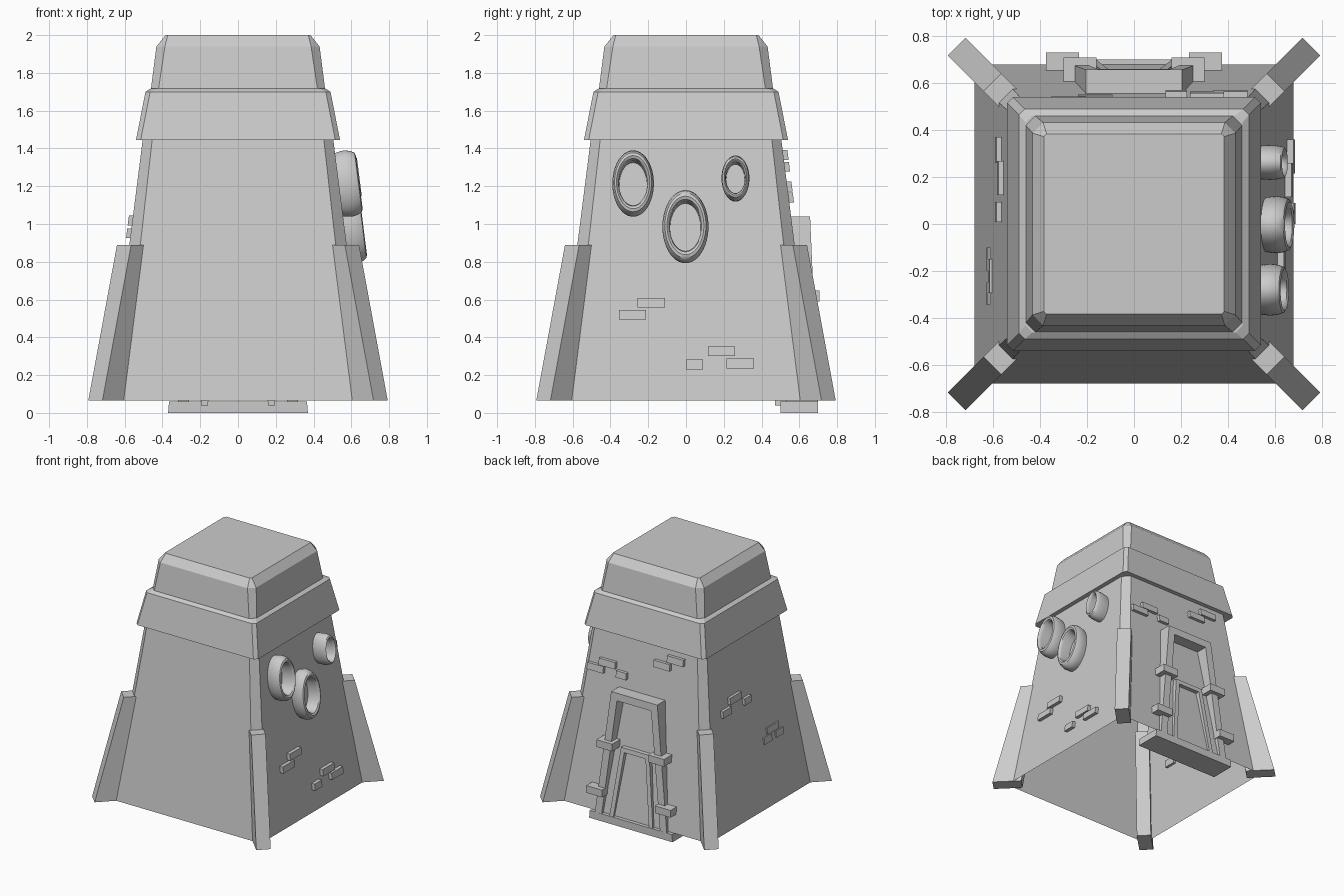
import bpy, bmesh, math
from mathutils import Matrix, Vector

if "Cube" in bpy.data.objects:
    bpy.data.objects.remove(bpy.data.objects["Cube"], do_unlink=True)

# One plain stone colour
stone = bpy.data.materials.new("stone_grey")
stone.use_nodes = True
GREY = (0.6, 0.6, 0.6, 1)
stone.diffuse_color = GREY
stone.node_tree.nodes["Principled BSDF"].inputs["Base Color"].default_value = GREY

BASE, LEAN = 0.065, 0.127


def wall(z):
    """Distance of the sloping wall from the centre at height z."""
    return 0.68 - LEAN * (z - BASE)


def finish(bm, name, smooth=False):
    bmesh.ops.recalc_face_normals(bm, faces=bm.faces)
    mesh = bpy.data.meshes.new(name)
    bm.to_mesh(mesh)
    bm.free()
    mesh.materials.append(stone)
    ob = bpy.data.objects.new(name, mesh)
    bpy.context.collection.objects.link(ob)
    if smooth:
        bpy.ops.object.select_all(action='DESELECT')
        ob.select_set(True)
        bpy.context.view_layer.objects.active = ob
        bpy.ops.object.shade_smooth_by_angle(angle=math.radians(40))
    return ob


def bridge(bm, loops):
    for a, b in zip(loops, loops[1:]):
        n = len(a)
        for i in range(n):
            j = (i + 1) % n
            bm.faces.new((a[i], a[j], b[j], b[i]))


def tower(name, levels, close_bottom=True):
    """Square loft with cut corners; each level is (z, half width, corner cut)."""
    bm = bmesh.new()
    loops = []
    for z, h, c in levels:
        k = h - c
        pts = [(h, -k), (h, k), (k, h), (-k, h), (-h, k), (-h, -k), (-k, -h), (k, -h)]
        loops.append([bm.verts.new((x, y, z)) for x, y in pts])
    bridge(bm, loops)
    bm.faces.new(loops[-1])
    if close_bottom:
        bm.faces.new(loops[0])
    return finish(bm, name)


def block(name, bottom, top, turn=0):
    """Tapered box; each end is (x0, x1, y0, y1, z), turned about the z axis."""
    bm = bmesh.new()
    loops = [[bm.verts.new(p) for p in ((x0, y0, z), (x1, y0, z), (x1, y1, z), (x0, y1, z))]
             for x0, x1, y0, y1, z in (bottom, top)]
    bridge(bm, loops)
    for loop in loops:
        bm.faces.new(loop)
    bm.transform(Matrix.Rotation(math.radians(turn), 4, 'Z'))
    return finish(bm, name)


# Main stack: open-bottomed body, overhanging band, bevelled cap
tower("tower_body", [(BASE, 0.68, 0.07), (1.46, wall(1.46), 0.05)], close_bottom=False)
tower("roof_band", [(1.445, 0.54, 0.025), (1.7, 0.49, 0.025), (1.717, 0.463, 0.03)])
tower("roof_cap", [(1.7, 0.463, 0.04), (1.94, 0.432, 0.045), (2.0, 0.384, 0.012)])

# Corner buttresses
for k in range(4):
    block("corner_buttress", (-0.053, 0.053, 0.85, 1.068, BASE),
          (-0.053, 0.053, 0.71, 0.853, 0.89), 45 + 90 * k)


# Raised bricks: (position along wall, width, bottom height)
def bricks(name, turn, items, out):
    for u, w, z in items:
        ends = [(u - w / 2, u + w / 2, wall(h) - 0.02, wall(h) + out, h) for h in (z, z + 0.052)]
        block(name, ends[0], ends[1], turn)


L = 0.145
bricks("left_wall_brick", -90, [(0.183, L, 0.557), (0.283, L, 0.494), (-0.188, L, 0.3),
                                (-0.288, L, 0.235), (-0.045, 0.09, 0.23)], 0.028)
bricks("right_wall_brick", 90, [(0.195, L, 0.992), (0.315, 0.11, 0.925), (0.052, 0.085, 0.925)], 0.022)
bricks("right_wall_thin_brick", 90, [(-0.15, 0.1, 0.545), (-0.297, 0.095, 0.545),
                                     (-0.222, L, 0.605)], 0.01)
bricks("back_wall_brick", 0, [(-0.28, L, 1.34), (-0.165, L, 1.277), (0.31, L, 1.172),
                              (0.41, L, 1.115), (0.18, 0.09, 1.115)], 0.025)


# Oval porthole rims standing out from the left wall
def porthole(y, z, ry, rz, depth):
    profile = [(0.93, -0.2), (0.98, 0.2), (1, 0.45), (0.96, 0.75), (0.89, 0.95),
               (0.8, 1), (0.72, 0.93), (0.68, 0.75), (0.66, -0.2)]
    tilt = math.atan(LEAN)
    normal = Vector((math.cos(tilt), 0, math.sin(tilt)))
    up = Vector((-math.sin(tilt), 0, math.cos(tilt)))
    side = Vector((0, 1, 0))
    centre = Vector((wall(z), y, z))
    bm = bmesh.new()
    n = 48
    loops = []
    for r, d in profile:
        loop = []
        for i in range(n):
            a = math.tau * i / n
            loop.append(bm.verts.new(centre + side * ry * r * math.cos(a)
                                     + up * rz * r * math.sin(a) + normal * depth * d))
        loops.append(loop)
    bridge(bm, loops)
    finish(bm, "porthole_rim", smooth=True)


porthole(-0.28, 1.208, 0.11, 0.177, 0.108)
porthole(-0.003, 0.98, 0.122, 0.195, 0.1)
porthole(0.262, 1.235, 0.074, 0.122, 0.112)


# Tapered doorway frames on the back wall
def frame(name, z0, z1, half0, half1, thick, back, front0, front1):
    def at(z):
        t = (z - z0) / (z1 - z0)
        return half0 + (half1 - half0) * t, front0 + (front1 - front0) * t
    zl = z1 - thick
    ends = [(at(z), z) for z in (z0, z1)]
    for s in (-1, 1):
        post = [(*sorted((s * h, s * (h - thick))), back, f, z) for (h, f), z in ends]
        block(name + "_post", *post)
    (hl, fl), (ht, ft) = at(zl), at(z1)
    block(name + "_lintel", (thick - hl, hl - thick, back, fl, zl),
          (thick - ht, ht - thick, back, ft, z1))


frame("outer_door_frame", 0.05, 1.04, 0.32, 0.205, 0.06, 0.53, 0.7, 0.657)
frame("inner_door_frame", 0.04, 0.61, 0.195, 0.125, 0.035, 0.47, 0.698, 0.645)
block("door_step", (-0.37, 0.37, 0.5, 0.7, 0), (-0.365, 0.365, 0.5, 0.7, 0.06))

# Clamps around the outer door posts
for s in (-1, 1):
    for x, y0, y1, z in ((0.23, 0.6, 0.708, 0.59), (0.305, 0.64, 0.73, 0.21)):
        box = (s * x - 0.07, s * x + 0.07, y0, y1)
        block("door_clamp", (*box, z), (*box, z + 0.058))
